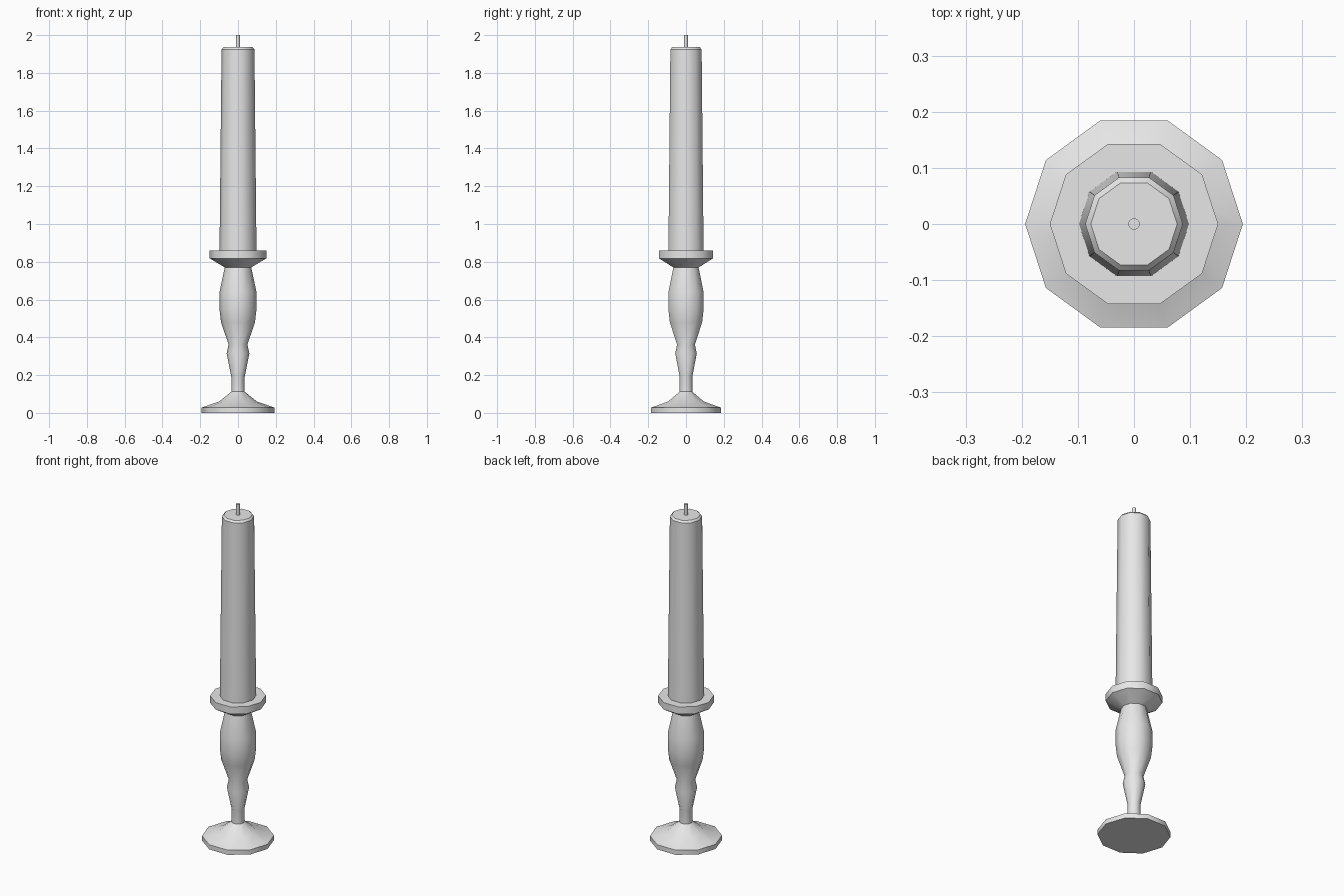
import bpy, bmesh, math

if "Cube" in bpy.data.objects:
    bpy.data.objects.remove(bpy.data.objects["Cube"])

grey = bpy.data.materials.new("light_grey")
grey.diffuse_color = (0.8, 0.8, 0.8, 1)
grey.use_nodes = True
grey.node_tree.nodes["Principled BSDF"].inputs["Base Color"].default_value = grey.diffuse_color


def lathe(name, profile, sides=10):
    """Revolve (radius, z) points into a closed solid around z."""
    bm = bmesh.new()
    rings = []
    for r, z in profile:
        rings.append([bm.verts.new((r * math.cos(2 * math.pi * i / sides),
                                    r * math.sin(2 * math.pi * i / sides), z))
                      for i in range(sides)])
    for a, b in zip(rings, rings[1:]):
        for i in range(sides):
            j = (i + 1) % sides
            bm.faces.new((a[i], a[j], b[j], b[i]))
    bm.faces.new(rings[0][::-1])
    bm.faces.new(rings[-1])
    me = bpy.data.meshes.new(name)
    bm.to_mesh(me)
    bm.free()
    ob = bpy.data.objects.new(name, me)
    bpy.context.collection.objects.link(ob)
    me.materials.append(grey)
    bpy.ops.object.select_all(action='DESELECT')
    ob.select_set(True)
    bpy.context.view_layer.objects.active = ob
    bpy.ops.object.shade_smooth_by_angle(angle=math.radians(40))
    return ob


# turned holder: foot, stem and drip dish
lathe("candle_holder", [
    (0.194, 0), (0.194, 0.028), (0.10, 0.06), (0.035, 0.112),
    (0.035, 0.19), (0.06, 0.315), (0.05, 0.362),
    (0.09, 0.48), (0.098, 0.55), (0.098, 0.64), (0.07, 0.77),
    (0.15, 0.818), (0.15, 0.86)])

# tapered candle with a bevelled top
lathe("candle", [(0.098, 0.85), (0.087, 1.925), (0.077, 1.936)])

# wick
lathe("wick", [(0.01, 1.93), (0.01, 2.0)], 16)
